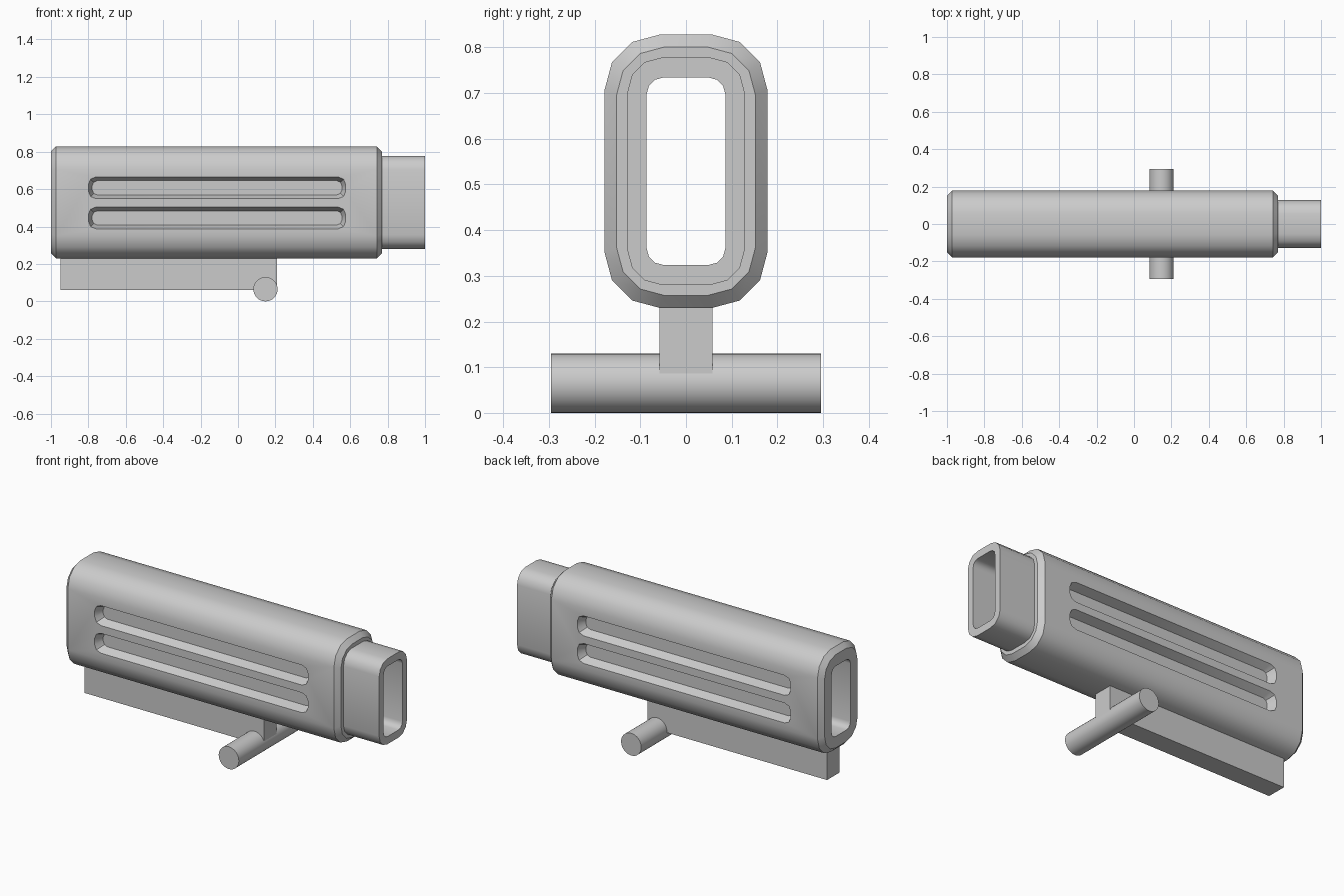
import bpy, bmesh, math
from mathutils import Vector

if "Cube" in bpy.data.objects:
    bpy.data.objects.remove(bpy.data.objects["Cube"], do_unlink=True)

grey = bpy.data.materials.new("plain grey")
grey.use_nodes = True
colour = (0.6, 0.6, 0.6, 1)
grey.diffuse_color = colour
grey.node_tree.nodes["Principled BSDF"].inputs["Base Color"].default_value = colour
MID_Z = 0.529


def outline(w, h, r, steps):
    """Rounded rectangle with half sizes w, h and corner radius r."""
    pts = []
    for q, (sx, sy) in enumerate([(1, 1), (-1, 1), (-1, -1), (1, -1)]):
        for i in range(steps + 1):
            a = math.pi / 2 * (q + i / steps)
            pts.append((sx * (w - r) + r * math.cos(a), sy * (h - r) + r * math.sin(a)))
    return pts


def loft(name, rings, closed):
    """Skin successive rings; either loop back to the first ring or cap both ends."""
    bm = bmesh.new()
    loops = [[bm.verts.new(p) for p in ring] for ring in rings]
    n = len(loops[0])
    pairs = list(zip(loops, loops[1:]))
    if closed:
        pairs.append((loops[-1], loops[0]))
    else:
        bm.faces.new(loops[0])
        bm.faces.new(loops[-1])
    for a, b in pairs:
        for i in range(n):
            j = (i + 1) % n
            bm.faces.new((a[i], a[j], b[j], b[i]))
    bmesh.ops.recalc_face_normals(bm, faces=bm.faces)
    me = bpy.data.meshes.new(name)
    bm.to_mesh(me)
    bm.free()
    ob = bpy.data.objects.new(name, me)
    bpy.context.collection.objects.link(ob)
    me.materials.append(grey)
    return ob


def smooth(ob, degrees):
    bpy.ops.object.select_all(action='DESELECT')
    ob.select_set(True)
    bpy.context.view_layer.objects.active = ob
    bpy.ops.object.shade_smooth_by_angle(angle=math.radians(degrees))


def section(x, w, h, r):
    return [(x, y, MID_Z + z) for y, z in outline(w, h, r, 3)]


# Hollow main body with chamfered ends
BORE = (0.086, 0.205, 0.036)
OUTER = (0.178, 0.299, 0.12)
RIM = (0.152, 0.272, 0.105)
body = loft("body", [section(-1, *BORE), section(-1, *RIM), section(-0.973, *OUTER),
                     section(0.743, *OUTER), section(0.77, *RIM), section(0.77, *BORE)], True)

# Two tapered slots on each side
for side in (-1, 1):
    for z in (0.607, 0.446):
        rings = []
        for y, grow in ((0.128, 0), (0.178, 0.02), (0.2, 0.028)):
            rings.append([(-0.112 + u, side * y, z + v)
                          for u, v in outline(0.668 + grow, 0.038 + grow, 0.028 + grow * 0.6, 2)])
        cutter = loft("slot_cutter", rings, False)
        cutter.hide_render = True
        mod = body.modifiers.new("slot", 'BOOLEAN')
        mod.operation = 'DIFFERENCE'
        mod.solver = 'EXACT'
        mod.object = cutter
        bpy.ops.object.select_all(action='DESELECT')
        bpy.context.view_layer.objects.active = body
        body.select_set(True)
        bpy.ops.object.modifier_apply(modifier=mod.name)
        bpy.data.objects.remove(cutter, do_unlink=True)
smooth(body, 33)

# Narrower hollow neck
NECK = (0.128, 0.249, 0.075)
neck = loft("neck", [section(0.76, *BORE), section(0.76, *NECK),
                     section(1, *NECK), section(1, *BORE)], True)
smooth(neck, 33)

# Keel under the body
bpy.ops.mesh.primitive_cube_add(size=1, location=(-0.371, 0, 0.155))
keel = bpy.context.object
keel.name = "keel"
keel.scale = (1.158, 0.116, 0.19)
keel.data.materials.append(grey)

# Cross bar through the keel
bpy.ops.mesh.primitive_cylinder_add(vertices=32, radius=0.065, depth=0.59,
                                    location=(0.147, 0, 0.065), rotation=(math.pi / 2, 0, 0))
bar = bpy.context.object
bar.name = "cross_bar"
bar.data.materials.append(grey)
smooth(bar, 33)
